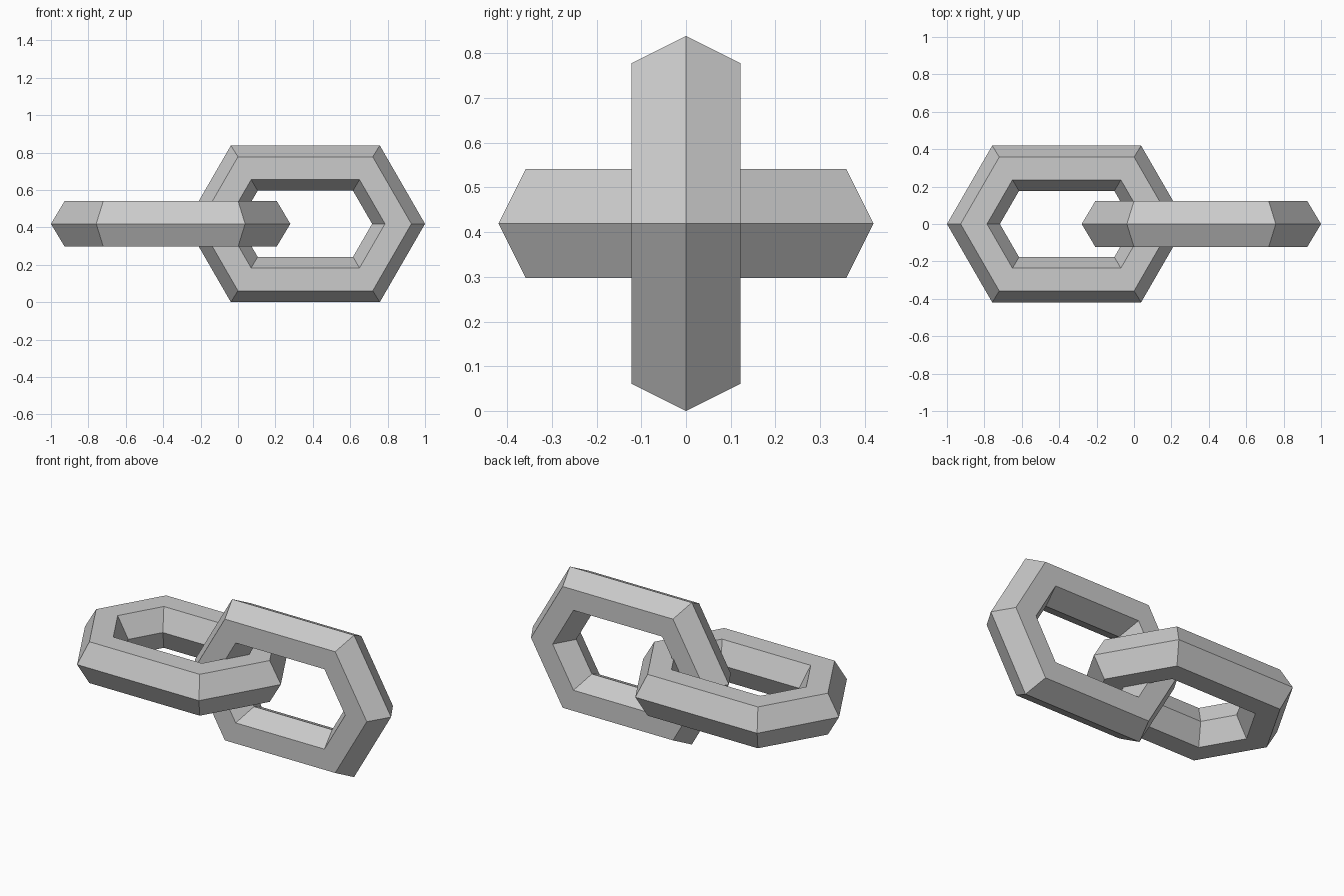
import bpy, bmesh
from math import pi

if "Cube" in bpy.data.objects:
    bpy.data.objects.remove(bpy.data.objects["Cube"])

# Cross-section: (tip x, side distance from centre line, depth)
SECTION = [(0.64, 0.419, 0.0), (0.567, 0.358, 0.122), (0.426, 0.236, 0.122),
           (0.357, 0.177, 0.0), (0.426, 0.236, -0.122), (0.567, 0.358, -0.122)]


def hex_ring(tip, side, depth):
    corner = tip - side / 3 ** 0.5
    return [(tip, 0, depth), (corner, side, depth), (-corner, side, depth),
            (-tip, 0, depth), (-corner, -side, depth), (corner, -side, depth)]


def link(name, x, tilt):
    bm = bmesh.new()
    rings = [[bm.verts.new(p) for p in hex_ring(*s)] for s in SECTION]
    for i in range(6):
        a, b = rings[i], rings[(i + 1) % 6]
        for j in range(6):
            k = (j + 1) % 6
            bm.faces.new((a[j], a[k], b[k], b[j]))
    bmesh.ops.recalc_face_normals(bm, faces=bm.faces)
    mesh = bpy.data.meshes.new(name)
    bm.to_mesh(mesh)
    bm.free()
    ob = bpy.data.objects.new(name, mesh)
    ob.location = (x, 0, 0.419)
    ob.rotation_euler = (tilt, 0, 0)
    bpy.context.collection.objects.link(ob)


# Flat link on the left, upright link on the right
link("flat_chain_link", -0.36, 0)
link("upright_chain_link", 0.36, pi / 2)
